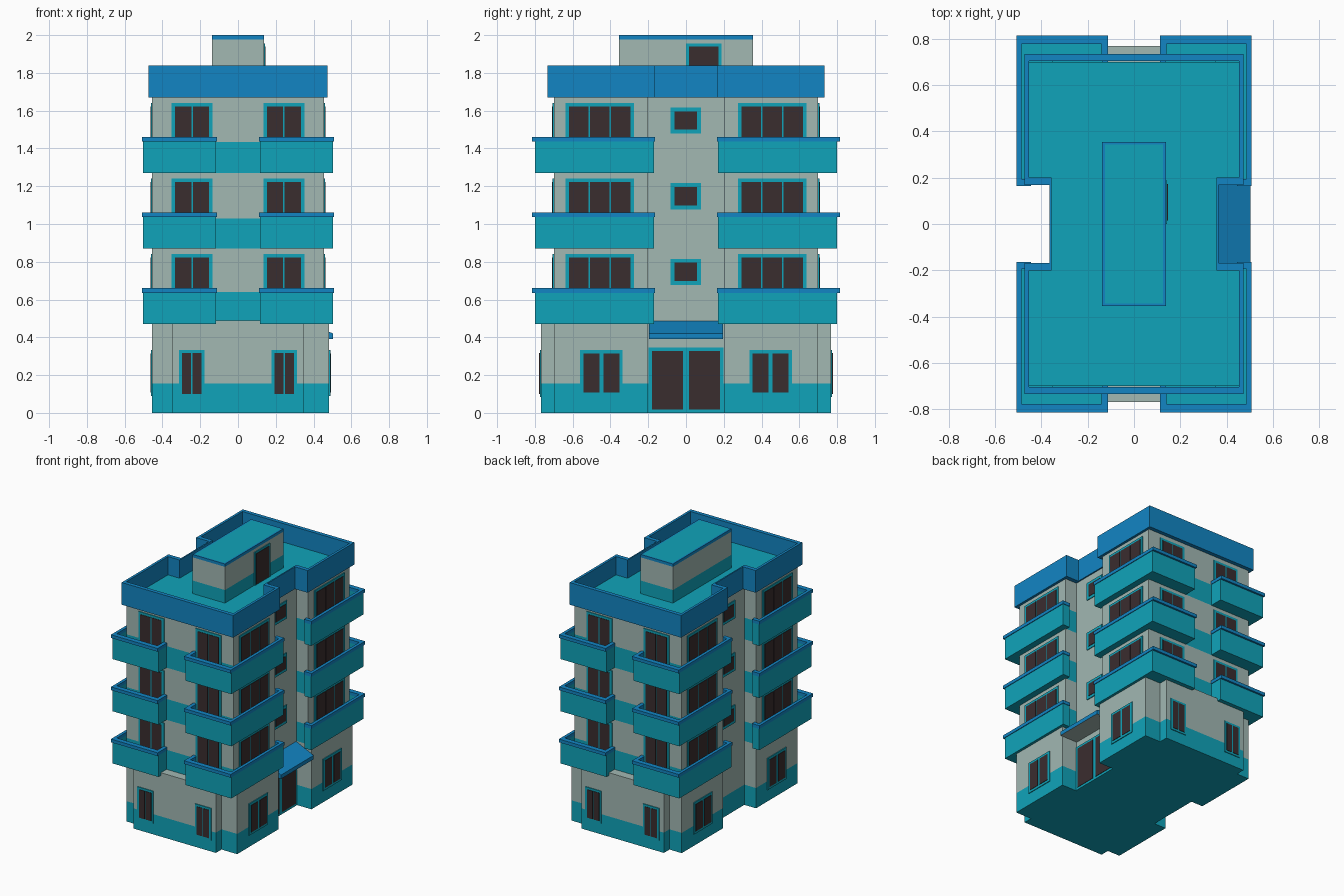
import bpy, bmesh

if "Cube" in bpy.data.objects:
    bpy.data.objects.remove(bpy.data.objects["Cube"])

# ---- flat colours ----
def material(name, rgb):
    m = bpy.data.materials.new(name)
    m.diffuse_color = (*rgb, 1)
    m.use_nodes = True
    m.node_tree.nodes["Principled BSDF"].inputs["Base Color"].default_value = m.diffuse_color
    return m

MATS = [material("wall_grey_beige", (0.36, 0.48, 0.45)),
        material("teal_paint", (0.005, 0.37, 0.49)),
        material("blue_trim", (0.006, 0.235, 0.55)),
        material("dark_glass", (0.042, 0.026, 0.028))]
WALL, TEAL, BLUE, DARK = range(4)


# ---- helpers ----
def prism(bm, pts, levels, mat):
    """Extrude a plan outline through z levels; mat is an index or rule(normal, centre)."""
    rings = [[bm.verts.new((x, y, z)) for x, y in pts] for z in levels]
    n = len(pts)
    faces = [bm.faces.new(rings[0]), bm.faces.new(rings[-1])]
    for a, b in zip(rings, rings[1:]):
        for i in range(n):
            j = (i + 1) % n
            faces.append(bm.faces.new((a[i], a[j], b[j], b[i])))
    bmesh.ops.recalc_face_normals(bm, faces=faces)
    for f in faces:
        f.normal_update()
        f.material_index = mat(f.normal, f.calc_center_median()) if callable(mat) else mat
    return faces


def rect(x0, x1, y0, y1):
    return [(x0, y0), (x1, y0), (x1, y1), (x0, y1)]


def finish(bm, name, mirror=False):
    me = bpy.data.meshes.new(name)
    bm.to_mesh(me)
    bm.free()
    ob = bpy.data.objects.new(name, me)
    for m in MATS:
        me.materials.append(m)
    bpy.context.collection.objects.link(ob)
    if mirror:
        mod = ob.modifiers.new("mirror", 'MIRROR')
        mod.use_axis = (True, True, False)
        mod.use_mirror_merge = False
    return ob


def notched(x, y, nx, ny):
    """Plan outline with a notch in both long sides."""
    return [(-x, -y), (x, -y), (x, -ny), (nx, -ny), (nx, ny), (x, ny),
            (x, y), (-x, y), (-x, ny), (-nx, ny), (-nx, -ny), (-x, -ny)]


def plate(bm, axis, plane, side, a0, a1, z0, z1, t, mat):
    p0, p1 = sorted((plane - side * 0.002, plane + side * t))
    a0, a1 = sorted((a0, a1))
    r = rect(p0, p1, a0, a1) if axis == 'x' else rect(a0, a1, p0, p1)
    prism(bm, r, (z0, z1), mat)


def window(bm, axis, plane, side, a0, a1, z0, z1, panes, gap=0.008, border=0.018):
    """Teal frame plate with dark panes."""
    a0, a1 = sorted((a0, a1))
    plate(bm, axis, plane, side, a0, a1, z0, z1, 0.006, TEAL)
    w = (a1 - a0 - 2 * border - gap * (panes - 1)) / panes
    for i in range(panes):
        s = a0 + border + i * (w + gap)
        plate(bm, axis, plane, side, s, s + w, z0 + border, z1 - border, 0.009, DARK)


FLOORS = (0.47, 0.87, 1.27)

# ---- main body with painted teal bands ----
def body_rule(n, c):
    if n.z > 0.5 or c.z < 0.155:
        return TEAL
    in_notch = abs(n.x) > 0.5 and abs(c.y) < 0.1
    bands = ((0.49, 0.64), (0.87, 1.03), (1.27, 1.435))
    return TEAL if not in_notch and any(a < c.z < b for a, b in bands) else WALL

bm = bmesh.new()
prism(bm, notched(0.454, 0.70, 0.355, 0.20),
      (0, 0.155, 0.49, 0.64, 0.87, 1.03, 1.27, 1.435, 1.70), body_rule)
finish(bm, "main_body")

# ---- ground floor projections ----
def base_rule(n, c):
    return TEAL if c.z < 0.155 else WALL

bm = bmesh.new()
for s in (-1, 1):
    y0, y1 = sorted((s * 0.69, s * 0.768))
    prism(bm, rect(-0.35, 0.35, y0, y1), (0, 0.155, 0.49), base_rule)
    y0, y1 = sorted((s * 0.20, s * 0.70))
    prism(bm, rect(0.44, 0.483, y0, y1), (0, 0.155, 0.48), base_rule)
finish(bm, "ground_floor_projections")

# ---- roof parapet ring ----
bm = bmesh.new()
loops = [[bm.verts.new((x, y, z)) for x, y in pts]
         for pts, z in ((notched(0.473, 0.734, 0.365, 0.168), 1.67),
                        (notched(0.473, 0.734, 0.365, 0.168), 1.84),
                        (notched(0.454, 0.704, 0.355, 0.20), 1.84),
                        (notched(0.454, 0.704, 0.355, 0.20), 1.67))]
for k in range(4):
    a, b = loops[k], loops[(k + 1) % 4]
    for i in range(12):
        j = (i + 1) % 12
        bm.faces.new((a[i], a[j], b[j], b[i])).material_index = BLUE
bmesh.ops.recalc_face_normals(bm, faces=bm.faces)
finish(bm, "roof_parapet")

# ---- rooftop stair house ----
def house_rule(n, c):
    return TEAL if c.z < 1.80 else BLUE if c.z > 1.975 else WALL

bm = bmesh.new()
fs = prism(bm, rect(-0.137, 0.137, -0.354, 0.354), (1.69, 1.80, 1.978, 2.0), house_rule)
top = fs[1]
bmesh.ops.inset_region(bm, faces=[top], thickness=0.017)
top.material_index = TEAL
finish(bm, "stair_house")
bm = bmesh.new()
plate(bm, 'x', 0.137, 1, 0.0, 0.188, 1.70, 1.955, 0.006, TEAL)
plate(bm, 'x', 0.137, 1, 0.015, 0.173, 1.705, 1.94, 0.009, DARK)
finish(bm, "stair_house_door")

# ---- corner balconies (one quadrant, mirrored) ----
wall_u = [(.116, .69), (.116, .80), (.503, .80), (.503, .169), (.445, .169), (.445, .19),
          (.487, .19), (.487, .778), (.136, .778), (.136, .69)]
rim_u = [(.112, .69), (.112, .814), (.508, .814), (.508, .165), (.445, .165), (.445, .195),
         (.485, .195), (.485, .776), (.14, .776), (.14, .69)]
slab = [(.136, .69), (.136, .778), (.487, .778), (.487, .19), (.445, .19), (.445, .69)]
for i, z in enumerate(FLOORS):
    bm = bmesh.new()
    prism(bm, wall_u, (z, z + 0.166), TEAL)
    prism(bm, rim_u, (z + 0.166, z + 0.191), BLUE)
    prism(bm, slab, (z, z + 0.03), TEAL)
    finish(bm, f"balconies_floor_{i + 1}", mirror=True)

# ---- upper windows: front pair, long side, notch ----
bm = bmesh.new()
for z in FLOORS:
    window(bm, 'y', 0.70, 1, 0.135, 0.351, z + 0.03, z + 0.371, 2)
    window(bm, 'x', 0.454, 1, 0.275, 0.637, z + 0.03, z + 0.371, 3)
finish(bm, "upper_windows", mirror=True)
bm = bmesh.new()
for s in (-1, 1):
    for z in FLOORS:
        window(bm, 'x', s * 0.355, s, -0.082, 0.08, z + 0.208, z + 0.346, 1, border=0.021)
finish(bm, "notch_windows")

# ---- ground windows ----
bm = bmesh.new()
for sy in (-1, 1):
    for sx in (-1, 1):
        window(bm, 'y', sy * 0.768, sy, sx * 0.177, sx * 0.313, 0.085, 0.333, 2, border=0.016)
        plane = 0.483 if sx > 0 else -0.454
        window(bm, 'x', plane, sx, sy * 0.335, sy * 0.56, 0.09, 0.333, 2, gap=0.02)
finish(bm, "ground_windows")

# ---- entrance door ----
bm = bmesh.new()
window(bm, 'x', 0.355, 1, -0.199, 0.199, 0.0, 0.346, 2, gap=0.03)
finish(bm, "entrance_door")

# ---- sloped entrance canopy ----
bm = bmesh.new()
faces = prism(bm, rect(0.35, 0.503, -0.197, 0.197), (0.39, 0.42),
              lambda n, c: WALL if n.z < -0.5 else BLUE)
for v in bm.verts:
    if v.co.z > 0.41 and v.co.x < 0.4:
        v.co.z = 0.49
finish(bm, "entrance_canopy")
